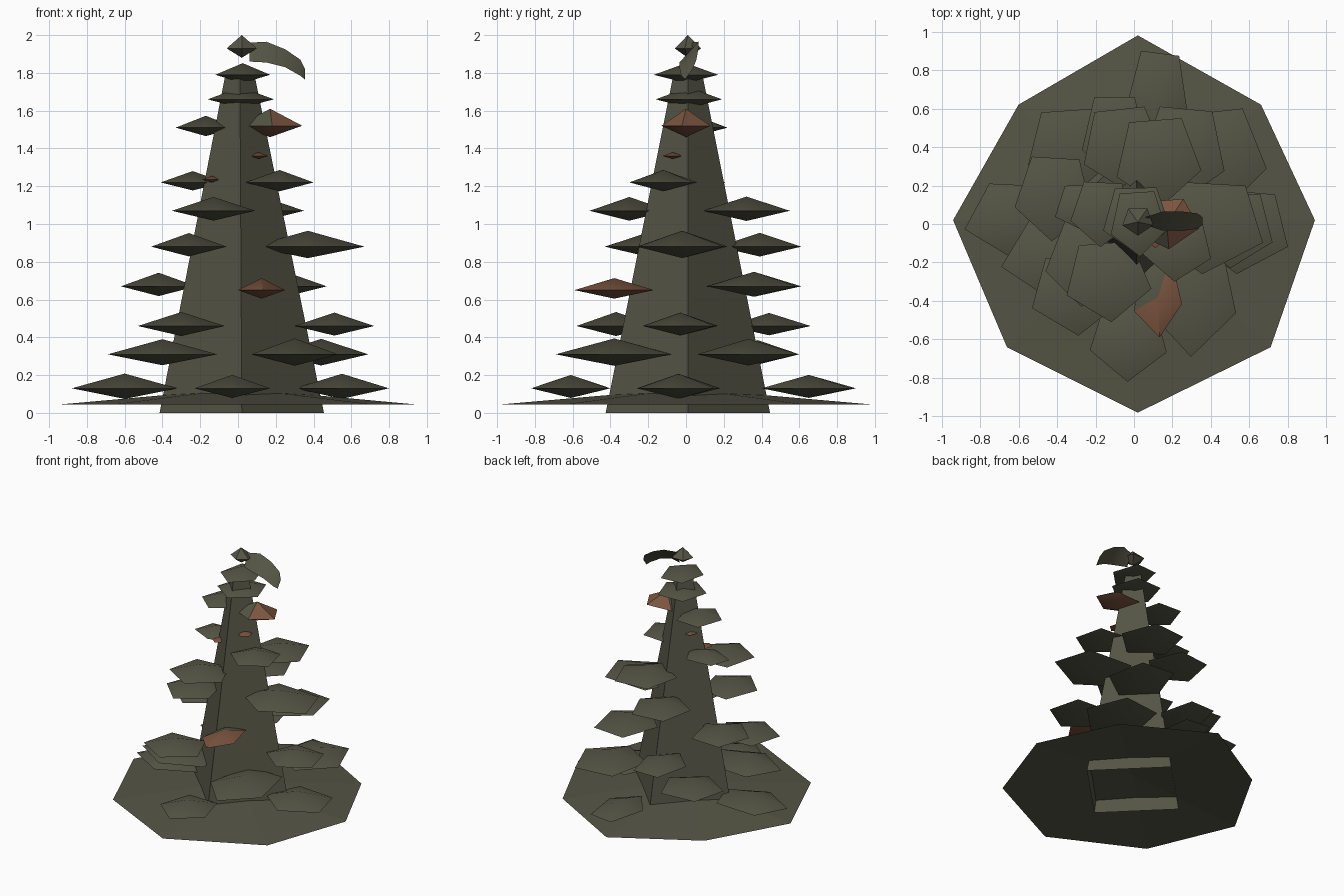
import bpy, bmesh, math, random
from mathutils import Vector

random.seed(4)
cube = bpy.data.objects.get("Cube")
if cube:
    bpy.data.objects.remove(cube)


def material(name, rgb):
    mat = bpy.data.materials.new(name)
    mat.use_nodes = True
    mat.diffuse_color = (*rgb, 1)
    mat.node_tree.nodes["Principled BSDF"].inputs["Base Color"].default_value = (*rgb, 1)
    return mat


olive = material("dark olive", (0.09, 0.09, 0.06))
brown = material("rust brown", (0.2, 0.09, 0.05))


def finish(name, bm, smooth=None, outward=None):
    """Turn a bmesh into an object; outward marks the side painted brown."""
    bm.normal_update()
    if outward:
        for f in bm.faces:
            if f.normal.z < 0 or f.normal.dot(outward) > -0.05:
                f.material_index = 1
    mesh = bpy.data.meshes.new(name)
    bm.to_mesh(mesh)
    bm.free()
    mesh.materials.append(olive)
    mesh.materials.append(brown)
    obj = bpy.data.objects.new(name, mesh)
    bpy.context.collection.objects.link(obj)
    if smooth:
        bpy.ops.object.select_all(action='DESELECT')
        obj.select_set(True)
        bpy.context.view_layer.objects.active = obj
        bpy.ops.object.shade_smooth_by_angle(angle=math.radians(smooth))
    return obj


def pad(name, x, y, z, rx, ry, rise=None, drop=None, painted=False):
    """Five-sided double pyramid filling the given half-widths."""
    r = (rx + ry) / 2
    rise = rise or 0.03 + 0.2 * r
    drop = drop or 0.02 + 0.15 * r
    turn = random.uniform(-0.12, 0.12) - math.pi / 2
    pts = [(math.cos(turn + i * math.tau / 5), math.sin(turn + i * math.tau / 5))
           for i in range(5)]
    lo = [min(p[k] for p in pts) for k in (0, 1)]
    hi = [max(p[k] for p in pts) for k in (0, 1)]

    def fit(v, k):
        return 2 * (v - lo[k]) / (hi[k] - lo[k]) - 1

    bm = bmesh.new()
    rim = [bm.verts.new((x + rx * fit(px, 0), y + ry * fit(py, 1), z)) for px, py in pts]
    top = bm.verts.new((x, y, z + rise))
    bottom = bm.verts.new((x, y, z - drop))
    for a, b in zip(rim, rim[1:] + rim[:1]):
        bm.faces.new((a, b, top))
        bm.faces.new((b, a, bottom))
    return finish(name, bm, 35, Vector((x, y, 0)).normalized() if painted else None)


# Trunk: tapering four-sided shell with corners on the axes
bm = bmesh.new()
rings = []
for z, r, cx in ((0, 0.435, 0.02), (1.8, 0.075, 0.01)):
    rings.append([bm.verts.new((cx + r * math.cos(i * math.pi / 2),
                                0.01 + r * math.sin(i * math.pi / 2), z)) for i in range(4)])
for i in range(4):
    j = (i + 1) % 4
    bm.faces.new((rings[0][i], rings[0][j], rings[1][j], rings[1][i]))
bm.faces.new(rings[1])
finish("trunk", bm)

# Ground skirt: shallow eight-sided cone
bm = bmesh.new()
outline = [(0.94, 0.02), (0.66, 0.62), (0.02, 0.98), (-0.6, 0.62),
           (-0.94, 0.02), (-0.66, -0.64), (0.02, -0.98), (0.71, -0.64)]
rim = [bm.verts.new((x, y, 0.045)) for x, y in outline]
peak = bm.verts.new((0.01, 0, 0.13))
for a, b in zip(rim, rim[1:] + rim[:1]):
    bm.faces.new((a, b, peak))
finish("ground_skirt", bm)

# Foliage pads by height: x, y, half-width x, half-width y
layers = {
    0.13: [(-0.6, 0.01, 0.28, 0.2), (0.55, -0.04, 0.25, 0.22),
           (-0.03, -0.61, 0.2, 0.21), (0.12, 0.65, 0.16, 0.25)],
    0.31: [(-0.4, -0.19, 0.29, 0.21), (0.3, -0.38, 0.23, 0.31),
           (0.44, 0.33, 0.25, 0.27), (-0.32, 0.38, 0.23, 0.22)],
    0.46: [(-0.3, -0.37, 0.23, 0.21), (0.51, -0.03, 0.21, 0.2),
           (-0.1, 0.44, 0.17, 0.22)],
    0.67: [(-0.42, 0.13, 0.2, 0.22), (0.25, 0.36, 0.22, 0.25)],
    0.88: [(-0.26, -0.21, 0.2, 0.22), (0.37, -0.02, 0.3, 0.24),
           (-0.05, 0.39, 0.21, 0.22)],
    1.07: [(-0.13, -0.3, 0.22, 0.21), (0.13, 0.32, 0.22, 0.23)],
    1.22: [(-0.24, 0.08, 0.17, 0.13), (0.22, -0.12, 0.18, 0.18)],
    1.51: [(-0.17, 0.05, 0.16, 0.17)],
    1.66: [(0.015, 0.015, 0.175, 0.175)],
    1.79: [(0.025, 0, 0.145, 0.17)],
}
for level, (z, pads) in enumerate(layers.items(), 1):
    for n, (x, y, rx, ry) in enumerate(pads, 1):
        pad(f"foliage_{level}_{n}", x, y, z, rx, ry)

# Pads with a brown underside and outer half
pad("rusty_pad_low", 0.125, -0.38, 0.65, 0.125, 0.21, painted=True)
pad("rusty_pad_high", 0.17, 0.0, 1.52, 0.17, 0.13, 0.09, 0.06, painted=True)

# Small brown chips on the trunk
for n, (x, y, z) in enumerate([(-0.08, 0.05, 1.36), (0.11, -0.07, 1.36),
                               (-0.14, -0.04, 1.235)], 1):
    chip = pad(f"chip_{n}", x, y, z, 0.05, 0.055, 0.02, 0.015)
    for f in chip.data.polygons:
        f.material_index = 1

# Crown tip
pad("crown_tip", 0.02, 0.01, 1.93, 0.08, 0.07, 0.07, 0.05)

# Curved ribbon beside the crown: x, top z, bottom z, half-depth
bm = bmesh.new()
pairs = []
for x, top, low, d in ((0.06, 1.96, 1.86, 0.02), (0.15, 1.965, 1.855, 0.05),
                       (0.25, 1.925, 1.83, 0.05), (0.33, 1.87, 1.785, 0.04),
                       (0.355, 1.82, 1.765, 0.02)):
    pairs.append((bm.verts.new((x, 0.015 + d, top)), bm.verts.new((x, 0.015 - d, low))))
for a, b in zip(pairs, pairs[1:]):
    bm.faces.new((a[1], b[1], b[0], a[0]))
finish("ribbon", bm, 40)
